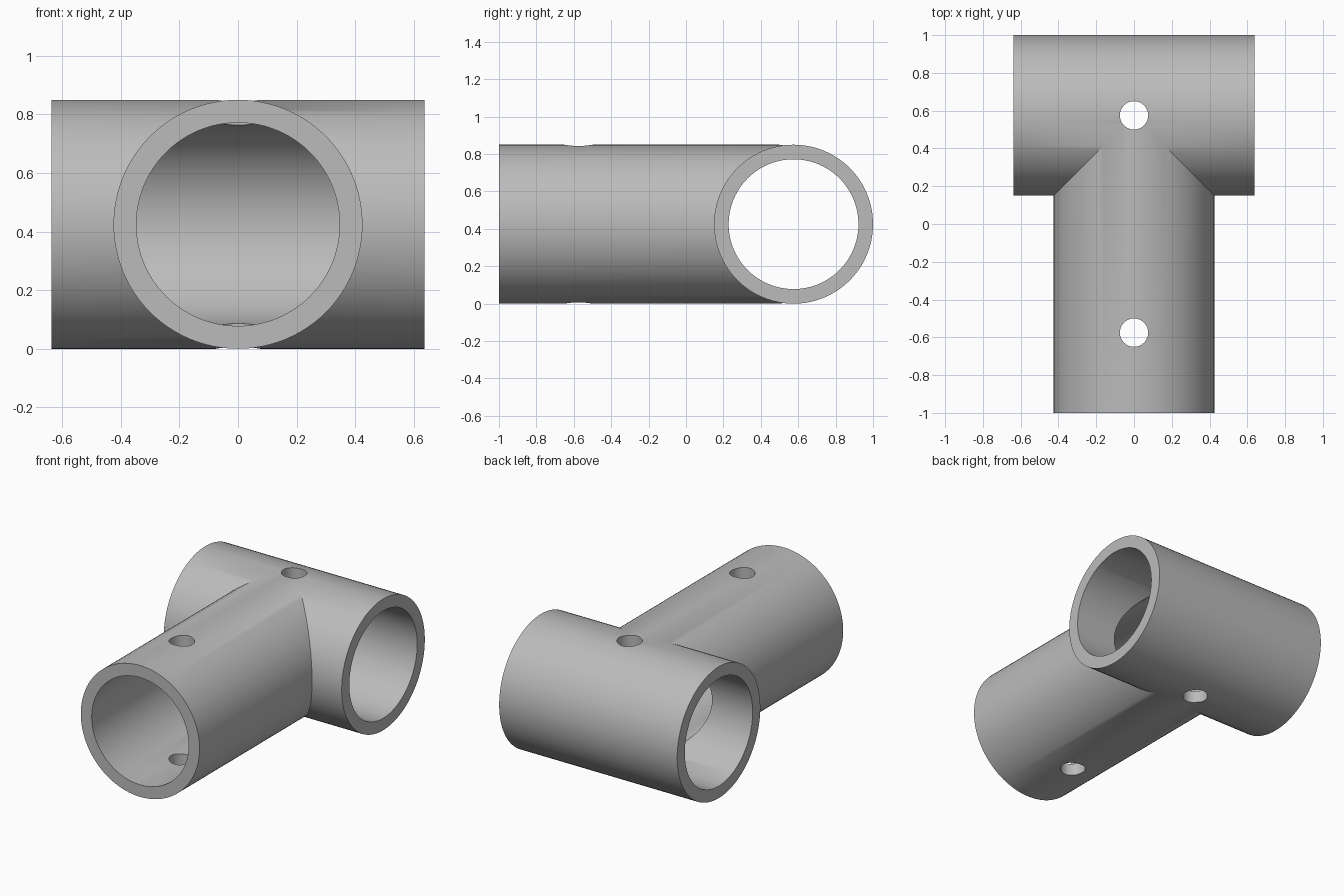
import bpy
from math import radians

OUTER, INNER, HOLE = 0.425, 0.347, 0.075
HALF_WIDTH = 0.637
CROSS_Y, FRONT_Y, AXIS_Z = 0.575, -1.0, OUTER

cube = bpy.data.objects.get("Cube")
if cube:
    bpy.data.objects.remove(cube, do_unlink=True)

grey = bpy.data.materials.new("plain grey")
grey.use_nodes = True
colour = (0.5, 0.5, 0.5, 1)
grey.diffuse_color = colour
grey.node_tree.nodes["Principled BSDF"].inputs["Base Color"].default_value = colour


def cylinder(name, radius, length, centre, rotation=(0, 0, 0), sides=96):
    bpy.ops.mesh.primitive_cylinder_add(vertices=sides, radius=radius, depth=length,
                                        location=centre, rotation=rotation)
    obj = bpy.context.object
    obj.name = name
    obj.data.materials.append(grey)
    return obj


def cross_pipe(name, radius, extra=0):
    return cylinder(name, radius, 2 * (HALF_WIDTH + extra), (0, CROSS_Y, AXIS_Z),
                    (0, radians(90), 0))


def branch_pipe(name, radius, extra=0):
    start = FRONT_Y - extra
    return cylinder(name, radius, CROSS_Y - start, (0, (CROSS_Y + start) / 2, AXIS_Z),
                    (radians(90), 0, 0))


def combine(target, tool, operation):
    tool.hide_render = True
    mod = target.modifiers.new(tool.name, "BOOLEAN")
    mod.operation = operation
    mod.solver = "EXACT"
    mod.object = tool
    bpy.context.view_layer.objects.active = target
    bpy.ops.object.modifier_apply(modifier=mod.name)
    bpy.data.objects.remove(tool, do_unlink=True)


# Solid tee: cross pipe with the branch running to the front
tee = cross_pipe("tee_fitting", OUTER)
combine(tee, branch_pipe("branch", OUTER), "UNION")

# Connected bores
combine(tee, cross_pipe("cross_bore", INNER, 0.1), "DIFFERENCE")
combine(tee, branch_pipe("branch_bore", INNER, 0.1), "DIFFERENCE")

# Screw holes through top and bottom
for y in (CROSS_Y, -CROSS_Y):
    combine(tee, cylinder("screw_hole", HOLE, 1.2, (0, y, AXIS_Z), sides=48), "DIFFERENCE")

# Smooth walls with crisp rims
bpy.ops.object.select_all(action="DESELECT")
tee.select_set(True)
bpy.context.view_layer.objects.active = tee
bpy.ops.object.shade_smooth_by_angle(angle=radians(30))
